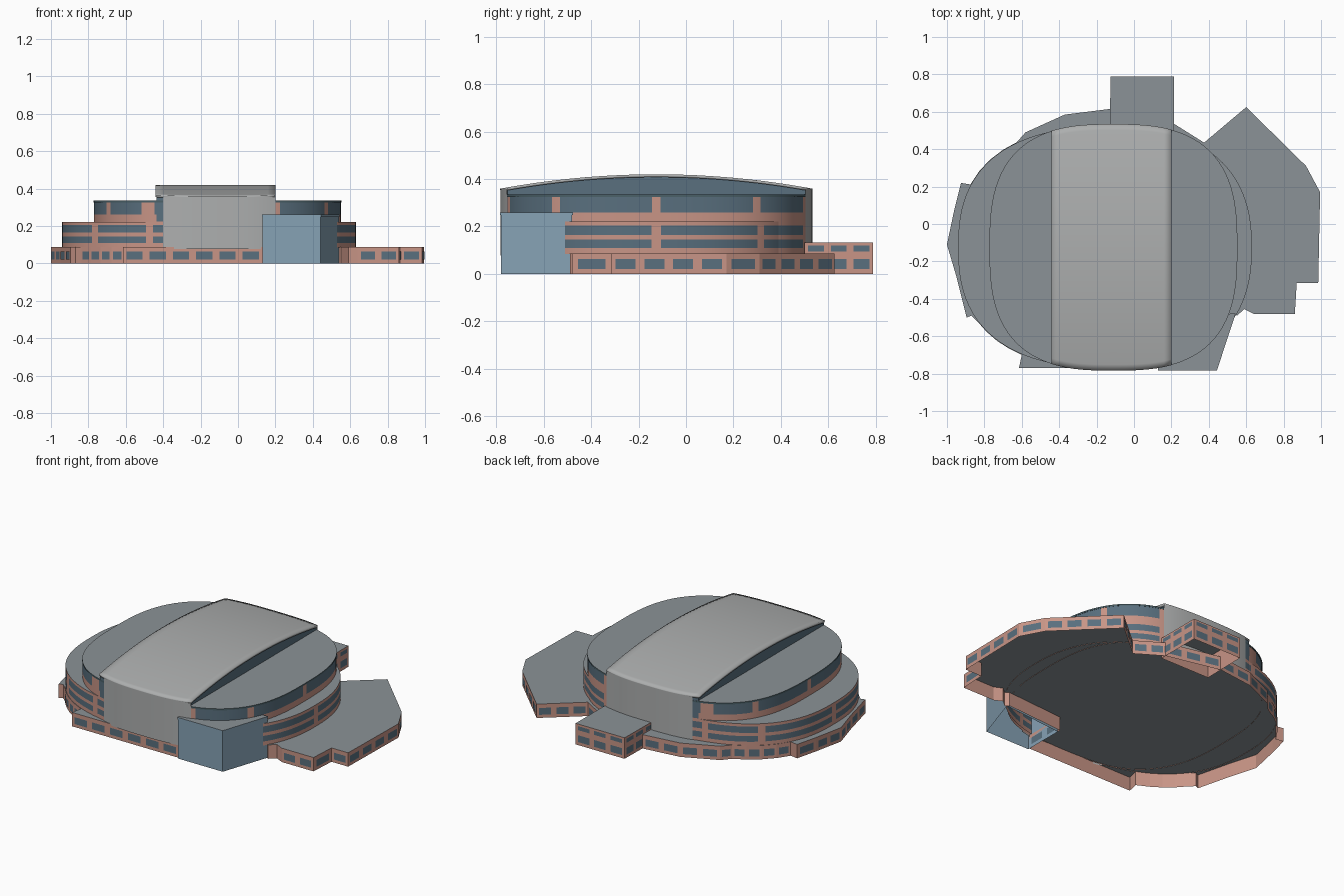
import bpy, bmesh, math

if "Cube" in bpy.data.objects:
    bpy.data.objects.remove(bpy.data.objects["Cube"])

COLORS = {
    "brick": (0.58, 0.30, 0.24), "glass": (0.10, 0.16, 0.21), "roof": (0.26, 0.29, 0.31),
    "vault": (0.42, 0.43, 0.43), "blue_glass": (0.24, 0.36, 0.46), "trim": (0.07, 0.12, 0.14),
}
MATS = {}
for key, c in COLORS.items():
    MATS[key] = bpy.data.materials.new(key)
    MATS[key].diffuse_color = (*c, 1)

CY = -0.125          # centre line of the hall
X0, X1 = -0.44, 0.20  # sides of the raised vault


def build(name, quads, smooth=False):
    """quads: list of (corner points, material key)"""
    bm = bmesh.new()
    keys = []
    for pts, key in quads:
        if key not in keys:
            keys.append(key)
        bm.faces.new([bm.verts.new(p) for p in pts]).material_index = keys.index(key)
    bmesh.ops.remove_doubles(bm, verts=bm.verts, dist=1e-5)
    me = bpy.data.meshes.new(name)
    bm.to_mesh(me)
    bm.free()
    ob = bpy.data.objects.new(name, me)
    bpy.context.collection.objects.link(ob)
    for key in keys:
        me.materials.append(MATS[key])
    if smooth:
        bpy.ops.object.select_all(action='DESELECT')
        ob.select_set(True)
        bpy.context.view_layer.objects.active = ob
        bpy.ops.object.shade_smooth_by_angle(angle=math.radians(30))
    return ob


def wall(p, q, z0, z1):
    return [(*p, z0), (*q, z0), (*q, z1), (*p, z1)]


def prism(name, pts, z0, z1, side, top, smooth=False):
    """Open-bottomed block over a counter-clockwise outline"""
    quads = [(wall(p, q, z0, z1), side) for p, q in zip(pts, pts[1:] + pts[:1])]
    quads.append(([(*p, z1) for p in pts], top))
    return build(name, quads, smooth)


def windows(name, pts, rows):
    """Evenly spaced panes on every outline edge"""
    quads = []
    for (ax, ay), (bx, by) in zip(pts, pts[1:] + pts[:1]):
        length = math.hypot(bx - ax, by - ay)
        if length < 0.06:
            continue
        ox, oy = (by - ay) / length * 0.002, -(bx - ax) / length * 0.002
        n = max(1, round(length / 0.115))
        for i in range(n):
            p, q = [(ax + (bx - ax) * t + ox, ay + (by - ay) * t + oy)
                    for t in ((i + 0.15) / n, (i + 0.85) / n)]
            quads += [(wall(p, q, z0, z1), "glass") for z0, z1 in rows]
    build(name, quads)


def oval(deg, cx, left, right, b, s=1.0):
    """Point on a squarish oval; left/right = (radius, exponent)"""
    c, d = math.cos(math.radians(deg)), math.sin(math.radians(deg))
    a, n = right if c > 0 else left
    r = s * (abs(c / a) ** n + abs(d / b) ** n) ** (-1 / n)
    return cx + r * c, CY + r * d


def mid_pt(deg, s=1.0):
    return oval(deg, -0.12, (0.82, 2.5), (0.75, 2.4), 0.645, s)


def up_pt(deg, s=1.0):
    return oval(deg, -0.11, (0.66, 2.8), (0.66, 2.8), 0.655, s)


def half_depth(x):
    return 0.655 * (1 - abs((x + 0.11) / 0.66) ** 2.8) ** (1 / 2.8)


def arch(y):
    return 0.42 - 0.06 * ((y - CY) / 0.655) ** 2


def tier(name, fn, bands):
    """Curved wall of brick and glass bands with brick piers, plus a flat roof"""
    n = 120
    pts = [fn((i - 0.5) * 360 / n) for i in range(n)]
    quads = []
    for i in range(n):
        p, q = pts[i], pts[(i + 1) % n]
        mx = (p[0] + q[0]) / 2
        pier = i % 12 == 0 or -0.505 < mx < X0 or X1 < mx < 0.24
        for (z0, key), (z1, _) in zip(bands, bands[1:]):
            quads.append((wall(p, q, z0, z1), "brick" if pier else key))
    quads.append(([(*p, bands[-1][0]) for p in pts], "roof"))
    build(name, quads, True)


# Ground-floor podium, following the middle tier where it has no wing
podium = [(.53, -.47), (.55, -.49), (.59, -.455), (.64, -.48), (.86, -.48), (.87, -.315),
          (.985, -.315), (.995, .17), (.92, .31), (.60, .625), (.375, .435), (.215, .535),
          (-.13, .615), (-.37, .585), (-.58, .49)]
podium += [mid_pt(a, 1.004) for a in range(132, 157, 6)]
podium += [(-.925, .22), (-.96, .08), (-1, -.11), (-.95, -.28), (-.895, -.5), (-.87, -.49)]
podium += [mid_pt(a, 1.004) for a in range(209, 230, 5)]
podium += [(-.60, -.70), (-.615, -.77), (.13, -.77), (.13, -.5)]
prism("podium", podium, 0, 0.087, "brick", "roof")
windows("podium_windows", podium, [(0.02, 0.063)])

# Rear annex
annex = [(-.13, .50), (.215, .50), (.215, .788), (-.125, .788)]
prism("rear_annex", annex, 0, 0.132, "brick", "roof")
windows("annex_windows", annex, [(0.02, 0.063), (0.095, 0.12)])

# Stepped oval tiers
low = [(0.085, "brick"), (0.11, "glass"), (0.145, "brick"), (0.165, "glass"), (0.205, "brick")]
tier("middle_tier", mid_pt, low + [(0.222, None)])
tier("upper_tier", up_pt, low + [(0.26, "glass"), (0.326, None)])
prism("upper_roof_rim", [up_pt(i * 3, 1.004) for i in range(120)], 0.325, 0.335, "trim", "roof", True)

# Glass entrance with cap
entrance = [(.13, -.78), (.44, -.78), (.54, -.48), (.13, -.52)]
prism("entrance_hall", entrance, 0, 0.25, "blue_glass", "roof")
prism("entrance_cap", [(.128, -.784), (.443, -.784), (.544, -.477), (.128, -.517)],
      0.248, 0.26, "blue_glass", "roof")


# Curved end walls under the vault, front and back
def end_wall(name, x0, x1, z0, z1, off, key):
    xs = [x0 + (x1 - x0) * i / 24 for i in range(25)]
    quads = []
    for a, b in zip(xs, xs[1:]):
        for s in (-1, 1):
            p, q = [(x, CY + s * (half_depth(x) + off)) for x in (a, b)[::-s]]
            quads.append((wall(p, q, z0, z1), key))
    build(name, quads, True)


end_wall("end_walls", -0.40, X1, 0.078, 0.356, 0.003, "vault")
end_wall("corner_glazing", -0.435, -0.40, 0.225, 0.356, 0.001, "glass")

# Arched vault roof spanning front to back
NX, NY = 16, 40


def vault_pt(i, j):
    x = X0 + (X1 - X0) * i / NX
    y = CY + (half_depth(x) + 0.004) * (2 * j / NY - 1)
    return x, y, arch(y)


vault = build("vault_roof", [([vault_pt(i, j), vault_pt(i + 1, j), vault_pt(i + 1, j + 1), vault_pt(i, j + 1)], "vault")
                             for i in range(NX) for j in range(NY)], True)
mod = vault.modifiers.new("thickness", 'SOLIDIFY')
mod.thickness, mod.offset = 0.012, -1

# Glazed gables along both vault sides
gables = []
for x, s in ((X0 + 0.008, -1), (X1 - 0.008, 1)):
    ys = [CY + half_depth(x) * (2 * j / NY - 1) for j in range(NY + 1)]
    for a, b in zip(ys, ys[1:]):
        a, b = (a, b)[::s]
        gables.append(([(x, a, 0.33), (x, b, 0.33), (x, b, arch(b) - 0.006), (x, a, arch(a) - 0.006)], "glass"))
build("vault_gables", gables)

for m in bpy.data.materials:
    if m.users and not m.is_grease_pencil:
        m.use_nodes = True
        m.node_tree.nodes["Principled BSDF"].inputs["Base Color"].default_value = m.diffuse_color
